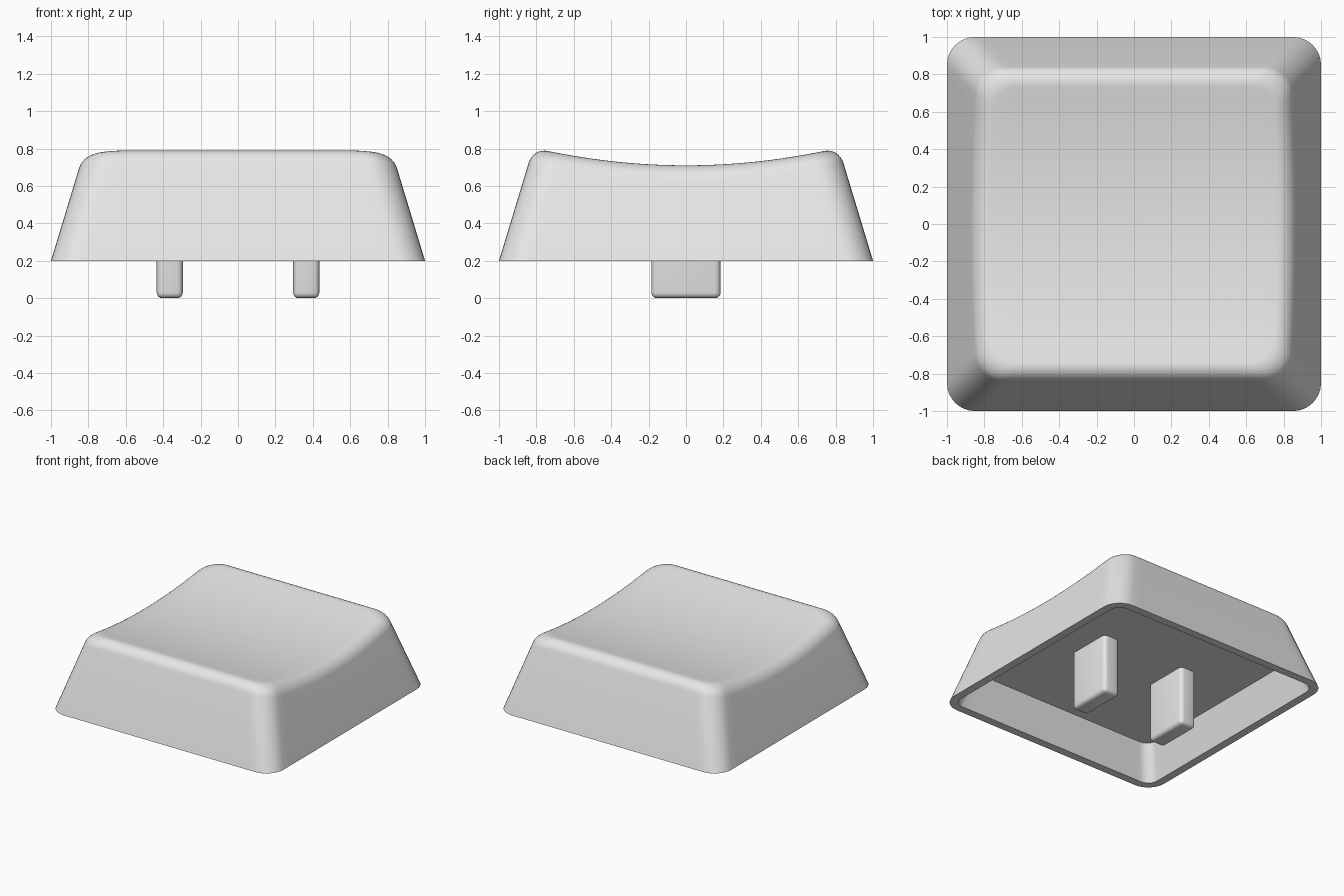
import bpy, bmesh
from math import sin, cos, pi, radians
from mathutils import Vector

cube = bpy.data.objects.get("Cube")
if cube:
    bpy.data.objects.remove(cube, do_unlink=True)

BASE_Z, CEILING_Z = 0.2, 0.47
TAPER = 0.303          # inward lean of the walls per unit of height
RADIUS, WALL = 0.15, 0.065
FILLET = 0.08
ARC, SIDE, ROUND, DISH = 8, 24, 8, 12

grey = bpy.data.materials.new("light grey plastic")
grey.use_nodes = True
grey.diffuse_color = (0.8, 0.8, 0.8, 1)
grey.node_tree.nodes["Principled BSDF"].inputs["Base Color"].default_value = (0.8, 0.8, 0.8, 1)


def dish(y):
    """Height of the scooped top."""
    return 0.71 + y * y / 7.1


def half_at(z):
    return 1 - TAPER * (z - BASE_Z)


def outline():
    """Unit rounded square as (corner signs, arc direction) pairs."""
    pts = []
    for q in range(4):
        a0 = q * pi / 2
        sign = Vector((1, 1)) if q == 0 else Vector((-1, 1)) if q == 1 else \
            Vector((-1, -1)) if q == 2 else Vector((1, -1))
        for i in range(ARC + 1):
            a = a0 + i / ARC * pi / 2
            pts.append((sign, Vector((cos(a), sin(a)))))
        # straight side towards the next corner
        nxt = Vector((-sign.y, sign.x))
        d = Vector((cos(a0 + pi / 2), sin(a0 + pi / 2)))
        for i in range(1, SIDE):
            pts.append((sign.lerp(nxt, i / SIDE), d))
    return pts


OUTLINE = outline()


def place(p, half, r):
    return p[0] * (half - r) + p[1] * r


def flat_ring(half, r, z):
    return [place(p, half, r).to_3d() + Vector((0, 0, z)) for p in OUTLINE]


def top_edge(p):
    """Sharp meeting point of wall and dish."""
    z = 0.8
    for _ in range(8):
        z = dish(place(p, half_at(z), RADIUS).y)
    return z


def fillet_rings():
    rings = [[] for _ in range(ROUND + 1)]
    for p in OUTLINE:
        z = top_edge(p)
        e = place(p, half_at(z), RADIUS).to_3d()
        e.z = z
        low = place(p, half_at(z - FILLET), RADIUS).to_3d()
        low.z = z - FILLET
        top = place(p, half_at(z) - FILLET, RADIUS - FILLET / 3).to_3d()
        top.z = dish(top.y)
        for k in range(ROUND + 1):
            t = k / ROUND
            a, b, c = (1 - t) ** 2, 2 * t * (1 - t) * 0.77, t * t
            rings[k].append((low * a + e * b + top * c) / (a + b + c))
    return rings


def finish(bm, name):
    bmesh.ops.recalc_face_normals(bm, faces=bm.faces)
    mesh = bpy.data.meshes.new(name)
    bm.to_mesh(mesh)
    bm.free()
    obj = bpy.data.objects.new(name, mesh)
    bpy.context.collection.objects.link(obj)
    mesh.materials.append(grey)
    bpy.ops.object.select_all(action='DESELECT')
    obj.select_set(True)
    bpy.context.view_layer.objects.active = obj
    bpy.ops.object.shade_smooth_by_angle(angle=radians(32))
    return obj


# Hollow cap: ceiling, inner wall, rim, outer wall, rounded edge, dish
inner_r = RADIUS - WALL
rings = [flat_ring(half_at(CEILING_Z) - WALL, inner_r, CEILING_Z),
         flat_ring(1 - WALL, inner_r, BASE_Z),
         flat_ring(1, RADIUS, BASE_Z)]
rings += fillet_rings()
border = rings[-1]
for k in range(1, DISH):
    s = 1 - k / DISH
    rings.append([Vector((v.x * s, v.y * s, dish(v.y * s))) for v in border])

bm = bmesh.new()
loops = [[bm.verts.new(v) for v in ring] for ring in rings]
n = len(OUTLINE)
for a, b in zip(loops, loops[1:]):
    for i in range(n):
        j = (i + 1) % n
        bm.faces.new((a[i], a[j], b[j], b[i]))
bm.faces.new(loops[0])
centre = bm.verts.new((0, 0, dish(0)))
for i in range(n):
    bm.faces.new((loops[-1][i], loops[-1][(i + 1) % n], centre))
finish(bm, "key_cap_shell")

# Two mounting prongs with rounded lower edges
for side, label in ((1, "left"), (-1, "right")):
    bm = bmesh.new()
    bmesh.ops.create_cube(bm, size=1)
    height = CEILING_Z + 0.02
    for v in bm.verts:
        v.co = Vector((v.co.x * 0.14 + side * 0.365, v.co.y * 0.37, (v.co.z + 0.5) * height))
    edges = [e for e in bm.edges if min(v.co.z for v in e.verts) < 0.01]
    bmesh.ops.bevel(bm, geom=edges, offset=0.03, segments=4, profile=0.5, affect='EDGES')
    finish(bm, label + "_mounting_prong")
